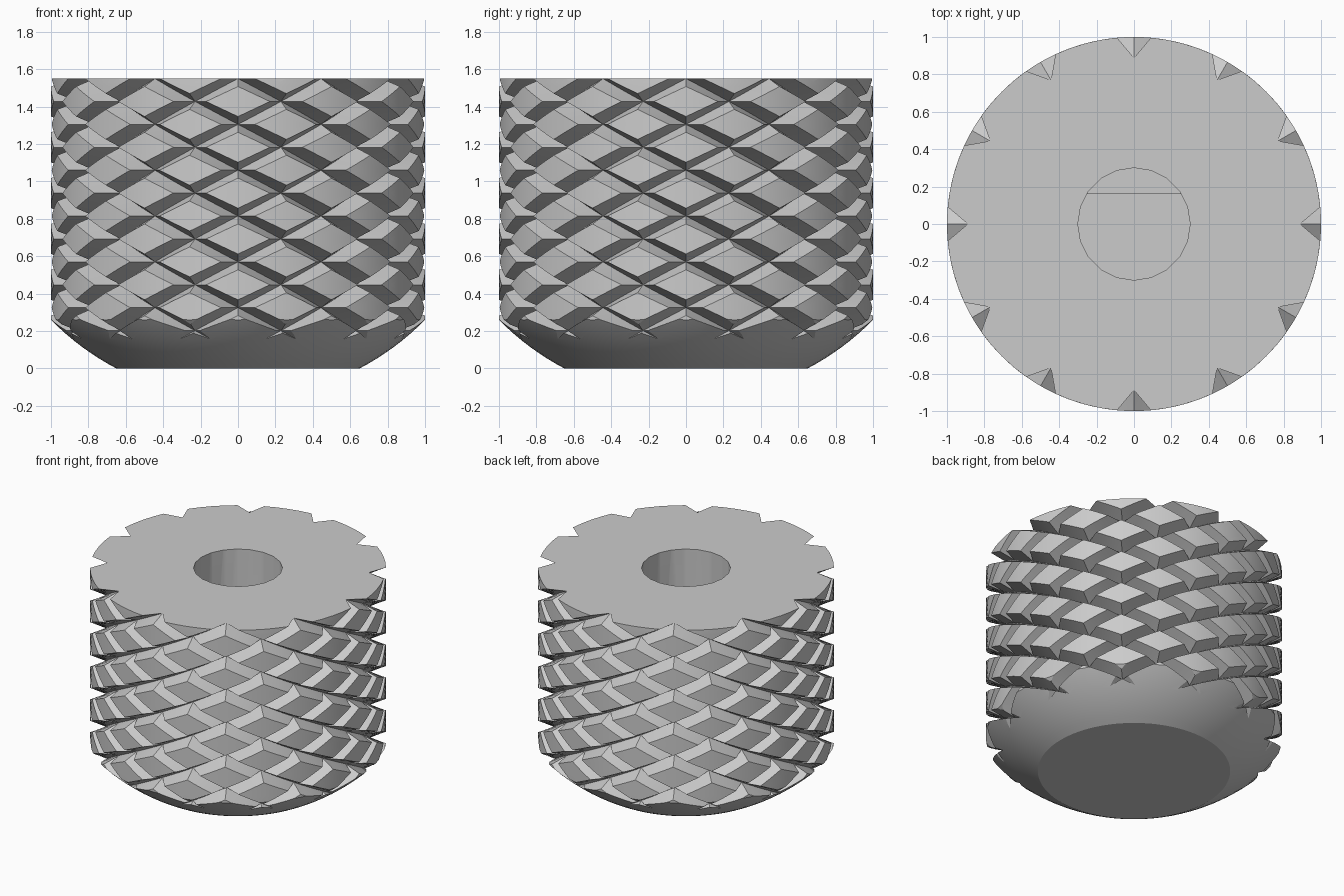
import bpy, bmesh, math

HEIGHT, RADIUS, FLOOR = 1.55, 1.0, 0.888   # knob height, land radius, groove floor radius
COUNT, PITCH = 12, 0.245                   # grooves per hand, vertical spacing
GROOVE = 0.173                             # half groove width as a share of a cell

cube = bpy.data.objects.get("Cube")
if cube:
    bpy.data.objects.remove(cube, do_unlink=True)

grey = bpy.data.materials.new("plain_grey")
grey.use_nodes = True
grey.diffuse_color = (0.6, 0.6, 0.6, 1)
grey.node_tree.nodes["Principled BSDF"].inputs["Base Color"].default_value = (0.6, 0.6, 0.6, 1)


def make_object(name, bm):
    bmesh.ops.recalc_face_normals(bm, faces=bm.faces)
    mesh = bpy.data.meshes.new(name)
    bm.to_mesh(mesh)
    bm.free()
    mesh.materials.append(grey)
    obj = bpy.data.objects.new(name, mesh)
    bpy.context.collection.objects.link(obj)
    return obj


def select(obj):
    bpy.ops.object.select_all(action='DESELECT')
    obj.select_set(True)
    bpy.context.view_layer.objects.active = obj


def cut(obj, cutter, operation):
    cutter.hide_render = True
    mod = obj.modifiers.new("cut", 'BOOLEAN')
    mod.operation, mod.object, mod.solver = operation, cutter, 'EXACT'
    select(obj)
    bpy.ops.object.modifier_apply(modifier=mod.name)
    bpy.data.objects.remove(cutter, do_unlink=True)


def prism(name, outline, z0, z1):
    bm = bmesh.new()
    face = bm.faces.new([bm.verts.new((x, y, z0)) for x, y in outline])
    top = bmesh.ops.extrude_face_region(bm, geom=[face])["geom"]
    bmesh.ops.translate(bm, vec=(0, 0, z1 - z0),
                        verts=[v for v in top if isinstance(v, bmesh.types.BMVert)])
    return make_object(name, bm)


def knurl_point(i, j, s, t):
    """Point on the knurl, at shares s and t of helical cell i, j."""
    u, v = i + s, j + t
    angle = math.pi / COUNT * (u + v)
    rise = min(s, 1 - s, t, 1 - t) / GROOVE
    r = FLOOR + (RADIUS - FLOOR) * min(1, rise)
    return r * math.cos(angle), r * math.sin(angle), HEIGHT + PITCH * (u - v) / 2


# Knurled sleeve: a lattice of raised diamonds between crossing V grooves
steps = [0, GROOVE, 0.336, 0.5, 0.664, 1 - GROOVE, 1]
last = len(steps) - 2
bm = bmesh.new()
for j in range(COUNT):
    for k in range(-14, 2):
        grid = [[bm.verts.new(knurl_point(j + k, j, s, t)) for t in steps] for s in steps]
        for a in range(last + 1):
            for b in range(last + 1):
                p, q = grid[a][b], grid[a + 1][b]
                r, s = grid[a + 1][b + 1], grid[a][b + 1]
                if a in (0, last) and b in (0, last):
                    if a == b:
                        tris = (p, q, r), (p, r, s)
                    else:
                        tris = (p, q, s), (q, r, s)
                    for tri in tris:
                        bm.faces.new(tri)
                else:
                    bm.faces.new((p, q, r, s))
bmesh.ops.remove_doubles(bm, verts=bm.verts, dist=0.0005)

# Close both ends with a fan; they are trimmed away below
rim = [e for e in bm.edges if e.is_boundary]
caps = {True: bm.verts.new((0, 0, HEIGHT + 0.2)), False: bm.verts.new((0, 0, -0.25))}
for edge in rim:
    a, b = edge.verts
    bm.faces.new((a, b, caps[a.co.z > 0.5]))
knob = make_object("knurled_knob", bm)

# Envelope: flat top, spherical underside, flat base
CENTRE, BALL = 1.24, 1.4
profile = [(0, 0)]
for n in range(13):
    r = 0.65 + 0.55 * n / 12
    profile.append((r, max(0, CENTRE - math.sqrt(BALL ** 2 - r * r))))
profile += [(1.2, HEIGHT), (0, HEIGHT)]
bm = bmesh.new()
verts = [bm.verts.new((r, 0, z)) for r, z in profile]
edges = [bm.edges.new(pair) for pair in zip(verts, verts[1:])]
bmesh.ops.spin(bm, geom=verts + edges, axis=(0, 0, 1), cent=(0, 0, 0),
               angle=math.tau, steps=72, use_merge=True)
bmesh.ops.remove_doubles(bm, verts=bm.verts, dist=0.0005)
cut(knob, make_object("envelope_cutter", bm), 'INTERSECT')

# Round shaft bore from the top
BORE, BORE_FLOOR, LEDGE = 0.3, 0.35, 1.05
circle = [(BORE * math.cos(math.tau * n / 20), BORE * math.sin(math.tau * n / 20))
          for n in range(20)]
cut(knob, prism("bore_cutter", circle, BORE_FLOOR, HEIGHT + 0.2), 'DIFFERENCE')

# Flat that makes the deep end of the bore D-shaped
FLAT = 0.16
start = math.asin(FLAT / 0.305)
arc = [start + (math.pi - 2 * start) * n / 8 for n in range(9)]
flat = prism("shaft_flat", [(0.305 * math.cos(a), 0.305 * math.sin(a)) for a in arc],
             BORE_FLOOR - 0.01, LEDGE)

for obj in (knob, flat):
    select(obj)
    bpy.ops.object.shade_smooth_by_angle(angle=math.radians(25))
